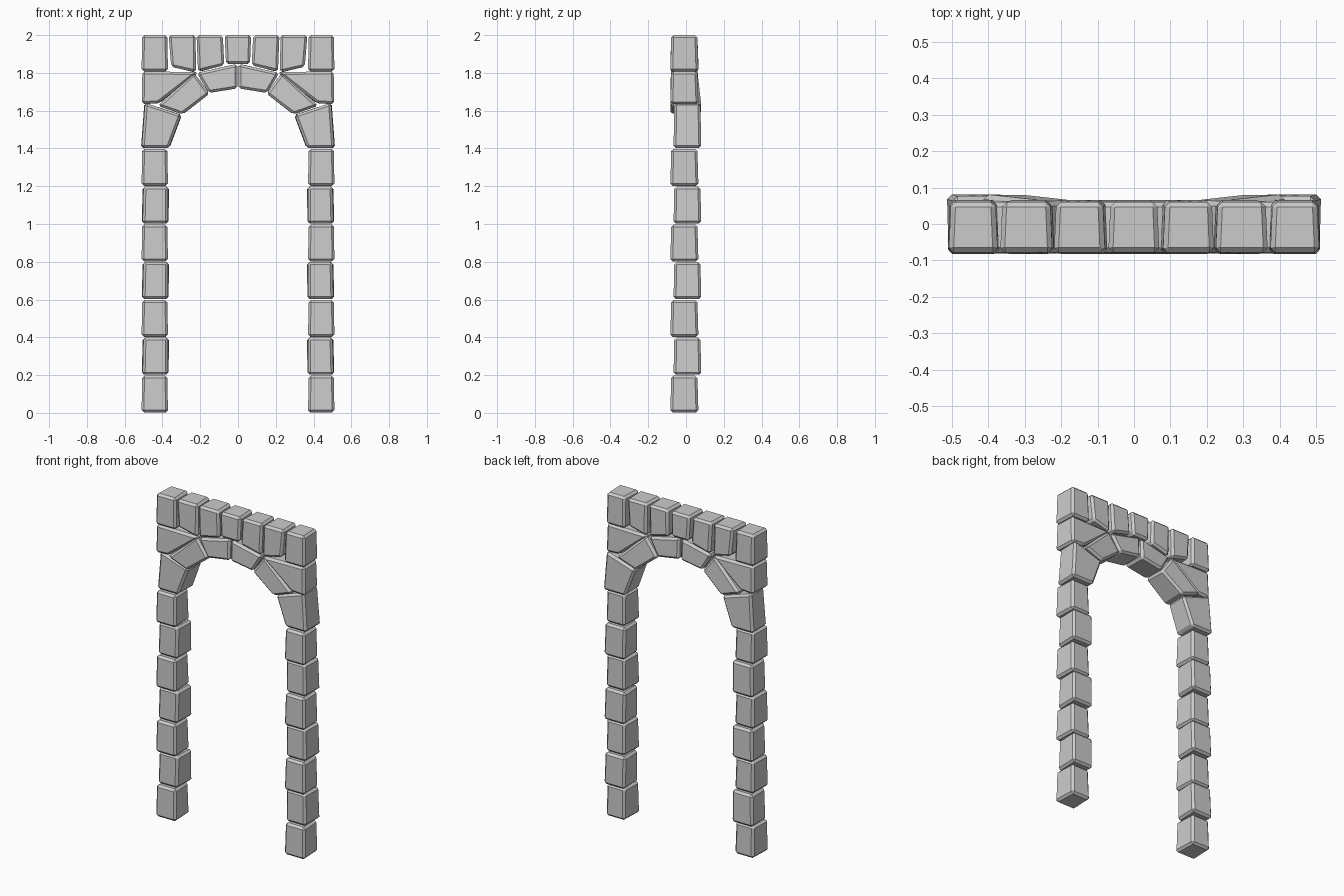
import bpy, bmesh
from mathutils import Vector

if "Cube" in bpy.data.objects:
    bpy.data.objects.remove(bpy.data.objects["Cube"])


def stone(name, quad, ys, mirrored=True, chamfer=0.013, taper=0.006):
    """Chamfered stone: quad is the front outline (x, z) and ys the
    (front, back) depth at each corner. The back is slightly smaller."""
    cx = sum(p[0] for p in quad) / 4
    bm = bmesh.new()
    front, back = [], []
    for (x, z), (y0, y1) in zip(quad, ys):
        inset = taper if x < cx else -taper
        front.append(bm.verts.new((x, y0, z)))
        back.append(bm.verts.new((x + inset, y1, z)))
    bm.faces.new(front)
    bm.faces.new(back[::-1])
    for i in range(4):
        j = (i + 1) % 4
        bm.faces.new((front[j], front[i], back[i], back[j]))
    bmesh.ops.recalc_face_normals(bm, faces=bm.faces)
    mesh = bpy.data.meshes.new(name)
    bm.to_mesh(mesh)
    bm.free()
    ob = bpy.data.objects.new(name, mesh)
    bpy.context.collection.objects.link(ob)
    bev = ob.modifiers.new("chamfer", 'BEVEL')
    bev.width = chamfer
    bev.segments = 1
    bev.limit_method = 'NONE'
    if mirrored:
        mir = ob.modifiers.new("mirror", 'MIRROR')
        mir.use_mirror_merge = False
    return ob


# Depths at corners, ordered bottom outer, bottom inner, top inner, top outer
FRONT_SET = [(-0.083, 0.066)] * 2 + [(-0.078, 0.060)] * 2
BACK_SET = [(-0.066, 0.081)] * 2 + [(-0.062, 0.076)] * 2

# Pillars: seven stones, alternately set forward and back
for i in range(7):
    z0, z1 = i * 0.2 + 0.002, i * 0.2 + 0.198
    if i % 2 == 0:
        quad = [(-0.511, z0), (-0.370, z0), (-0.374, z1), (-0.508, z1)]
        stone(f"pillar_stone_{i + 1}", quad, FRONT_SET)
    else:
        quad = [(-0.505, z0), (-0.372, z0), (-0.370, z1), (-0.500, z1)]
        stone(f"pillar_stone_{i + 1}", quad, BACK_SET, taper=-0.005)

# Arch ring
stone("springer", [(-0.510, 1.402), (-0.366, 1.402), (-0.300, 1.578), (-0.492, 1.642)],
      BACK_SET, taper=-0.004)
stone("haunch_voussoir", [(-0.425, 1.626), (-0.295, 1.580), (-0.150, 1.690), (-0.232, 1.802)],
      [(-0.080, 0.082), (-0.083, 0.080), (-0.080, 0.064), (-0.078, 0.062)], taper=0.003)
stone("crown_voussoir", [(-0.155, 1.694), (-0.002, 1.718), (-0.003, 1.848), (-0.218, 1.800)],
      FRONT_SET, taper=0.003)

# Spandrel corner stone
stone("spandrel_stone", [(-0.510, 1.634), (-0.420, 1.640), (-0.208, 1.804), (-0.507, 1.808)],
      FRONT_SET)

# Top course
stone("top_corner_stone", [(-0.511, 1.808), (-0.370, 1.808), (-0.374, 2.0), (-0.508, 2.0)],
      FRONT_SET)
stone("top_second_stone", [(-0.354, 1.832), (-0.222, 1.802), (-0.224, 2.0), (-0.368, 2.0)],
      FRONT_SET)
stone("top_third_stone", [(-0.212, 1.806), (-0.072, 1.840), (-0.080, 2.0), (-0.220, 2.0)],
      FRONT_SET)
stone("top_centre_stone", [(-0.064, 1.847), (0.064, 1.847), (0.070, 2.0), (-0.071, 2.0)],
      FRONT_SET, mirrored=False)
